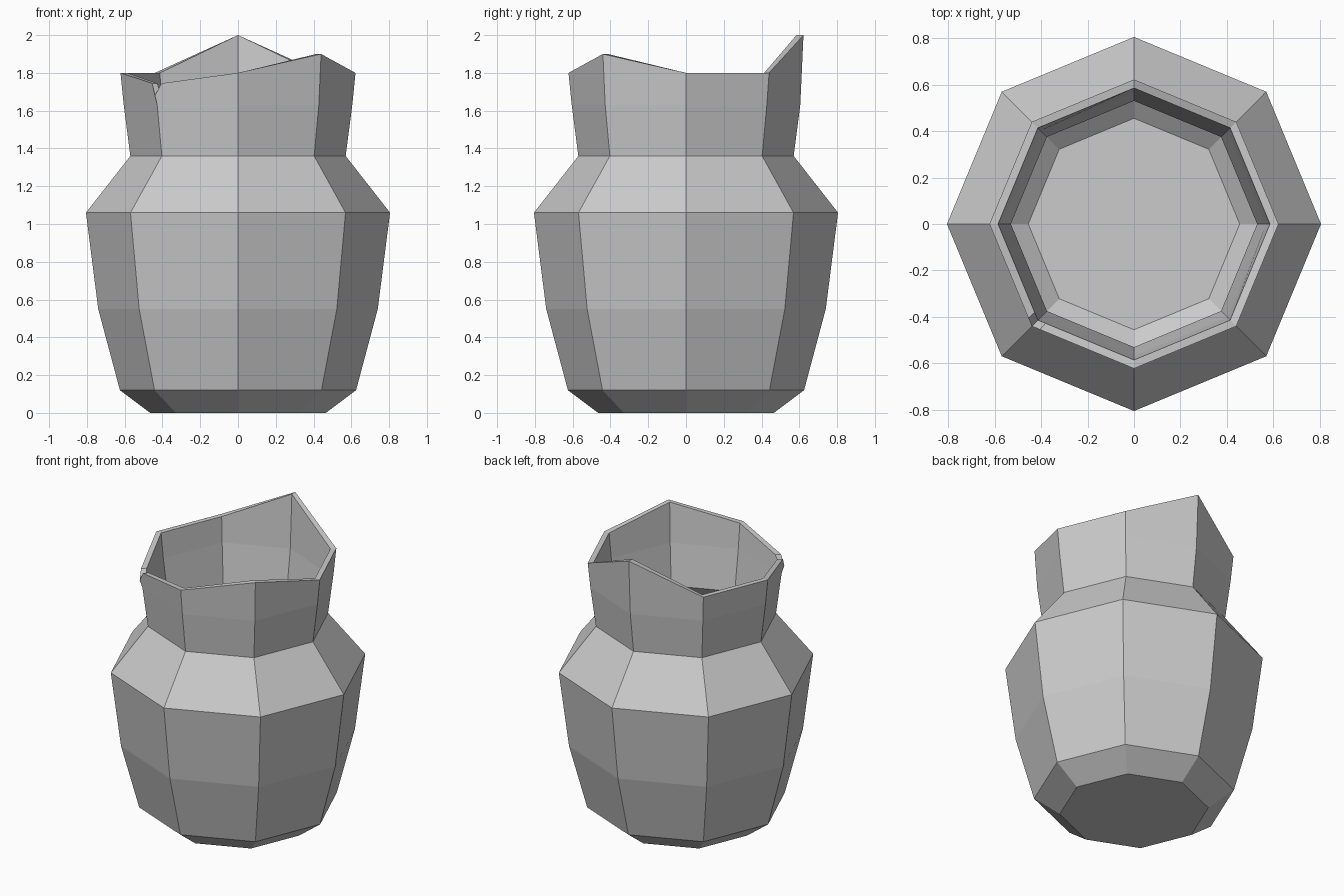
import bpy, bmesh
from math import cos, sin, radians

if "Cube" in bpy.data.objects:
    bpy.data.objects.remove(bpy.data.objects["Cube"], do_unlink=True)

clay = bpy.data.materials.new("grey_clay")
clay.use_nodes = True
clay.diffuse_color = (0.6, 0.6, 0.6, 1)
clay.node_tree.nodes["Principled BSDF"].inputs["Base Color"].default_value = (0.6, 0.6, 0.6, 1)

SIDES = 8
CHIP = 5          # corner with the small chip
# Rim heights per corner, counter-clockwise from +x
RIM = [1.8, 1.8, 2.0, 1.8, 1.8, 1.74, 1.8, 1.9]
# (radius, height) from base to neck
OUTER = [(0.465, 0), (0.625, 0.12), (0.74, 0.55), (0.805, 1.06), (0.57, 1.36), (0.605, 1.63)]
INNER = [(0.455, 0.035), (0.59, 0.135), (0.703, 0.555), (0.76, 1.05), (0.53, 1.35), (0.568, 1.63)]

bm = bmesh.new()


def ring(radius, heights):
    return [bm.verts.new((radius * cos(radians(45 * i)), radius * sin(radians(45 * i)), z))
            for i, z in enumerate(heights)]


def bridge(a, b):
    for i in range(SIDES):
        j = (i + 1) % SIDES
        bm.faces.new((a[i], a[j], b[j], b[i]))


# Outer wall, broken rim, inner wall
outer_rim, inner_rim = ring(0.622, RIM), ring(0.585, RIM)
rings = [ring(r, [z] * SIDES) for r, z in OUTER] + [outer_rim, inner_rim]
rings += [ring(r, [z] * SIDES) for r, z in reversed(INNER)]
for a, b in zip(rings, rings[1:]):
    bridge(a, b)

# Underside and inner floor
bm.faces.new(rings[0][::-1])
bm.faces.new(rings[-1])

# Small chip in the rim corner
for side in (CHIP - 1, CHIP + 1):
    pair = []
    for rim in (outer_rim, inner_rim):
        corner = rim[CHIP]
        edge = bm.edges.get((corner, rim[side]))
        pair.append(bmesh.utils.edge_split(edge, corner, 0.08)[1])
    bmesh.ops.connect_verts(bm, verts=pair)
outer_rim[CHIP].co.z = 1.68
inner_rim[CHIP].co.z = 1.70

bmesh.ops.recalc_face_normals(bm, faces=bm.faces[:])
mesh = bpy.data.meshes.new("broken_jar")
bm.to_mesh(mesh)
bm.free()
mesh.materials.append(clay)
jar = bpy.data.objects.new("broken_jar", mesh)
bpy.context.collection.objects.link(jar)
